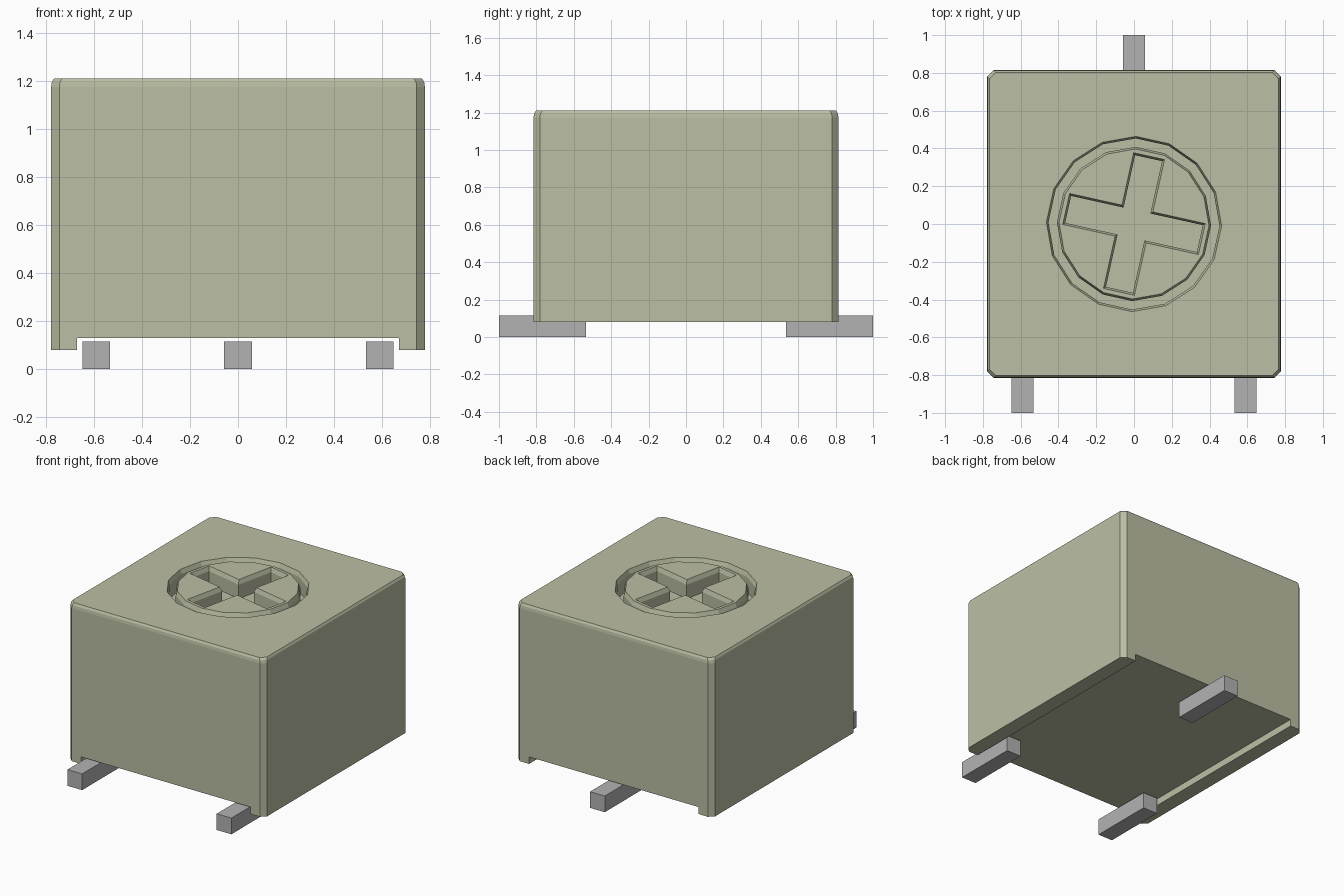
import bpy, bmesh, math
from mathutils import Matrix

cube = bpy.data.objects.get("Cube")
if cube:
    bpy.data.objects.remove(cube, do_unlink=True)


def material(name, rgb):
    m = bpy.data.materials.new(name)
    m.use_nodes = True
    m.diffuse_color = (*rgb, 1)
    m.node_tree.nodes["Principled BSDF"].inputs["Base Color"].default_value = (*rgb, 1)
    return m


shell = material("sage plastic", (0.50, 0.52, 0.37))
metal = material("grey metal", (0.45, 0.45, 0.45))
TURN = math.radians(-12.5)
TOP, DEPTH, LIP, LIP_H = 1.21, 0.13, 0.011, 0.03


def loft(name, sections, mat):
    """Join matching outlines given as (points, z), capped at both ends."""
    bm = bmesh.new()
    rings = [[bm.verts.new((x, y, z)) for x, y in pts] for pts, z in sections]
    for low, high in zip(rings, rings[1:]):
        for i in range(len(low)):
            j = (i + 1) % len(low)
            bm.faces.new((low[i], low[j], high[j], high[i]))
    bm.faces.new(rings[0][::-1])
    bm.faces.new(rings[-1])
    bmesh.ops.recalc_face_normals(bm, faces=bm.faces)
    mesh = bpy.data.meshes.new(name)
    bm.to_mesh(mesh)
    bm.free()
    mesh.materials.append(mat)
    obj = bpy.data.objects.new(name, mesh)
    bpy.context.collection.objects.link(obj)
    return obj


def rectangle(x0, x1, y0, y1):
    return [(x0, y0), (x1, y0), (x1, y1), (x0, y1)]


def cut_corner_box(x, y, c):
    return [(-x + c, -y), (x - c, -y), (x, -y + c), (x, y - c),
            (x - c, y), (-x + c, y), (-x, y - c), (-x, -y + c)]


def polygon(r, n=16):
    step = 2 * math.pi / n
    return [(r * math.cos(TURN + (i + 0.5) * step), r * math.sin(TURN + (i + 0.5) * step))
            for i in range(n)]


def cross(w, r):
    pts = []
    for k in range(4):
        rot = Matrix.Rotation(TURN + k * math.pi / 2, 2)
        for p in ((r, -w), (r, w), (w, w)):
            x, y = p
            pts.append((rot[0][0] * x + rot[0][1] * y, rot[1][0] * x + rot[1][1] * y))
    return pts


def carve(obj, cutter):
    mod = obj.modifiers.new("Carve", 'BOOLEAN')
    mod.operation, mod.solver, mod.object = 'DIFFERENCE', 'EXACT', cutter
    cutter.hide_render = True
    cutter.hide_set(True)


# Housing with cut corners and a softened top edge
edge, corner = 0.012, 0.034
full = cut_corner_box(0.778, 0.815, corner)
housing = loft("housing", [
    (full, 0.08), (full, TOP - 0.035),
    (cut_corner_box(0.775, 0.812, corner), TOP - 0.015),
    (cut_corner_box(0.778 - edge, 0.815 - edge, corner), TOP)], shell)

# Channel under the housing, leaving a rail on each side
carve(housing, loft("channel_cutter", [
    (rectangle(-0.67, 0.67, -0.9, 0.9), -0.1),
    (rectangle(-0.67, 0.67, -0.9, 0.9), 0.13)], shell))

# Round well in the top, flared at its rim
carve(housing, loft("well_cutter", [
    (polygon(0.453), TOP - DEPTH), (polygon(0.453), TOP - LIP_H),
    (polygon(0.453 + LIP), TOP), (polygon(0.453 + LIP), TOP + 0.1)], shell))

# Adjuster dial with a cross slot
dial = loft("adjuster_dial", [
    (polygon(0.408), TOP - DEPTH - 0.02), (polygon(0.408), TOP - LIP_H),
    (polygon(0.408 - LIP), TOP)], shell)
wide = cross(0.084, 0.368)
narrow = cross(0.084 - LIP, 0.368 - LIP)
carve(dial, loft("slot_cutter", [
    (narrow, TOP - DEPTH), (narrow, TOP - LIP_H),
    (wide, TOP), (wide, TOP + 0.1)], shell))

# Three square pins: two at the front, one at the back
for name, x, side in (("front_right_pin", -0.59, -1), ("front_left_pin", 0.59, -1),
                      ("back_pin", 0, 1)):
    y0, y1 = sorted((side * 0.535, side * 1.0))
    outline = rectangle(x - 0.058, x + 0.058, y0, y1)
    loft(name, [(outline, 0), (outline, 0.116)], metal)
